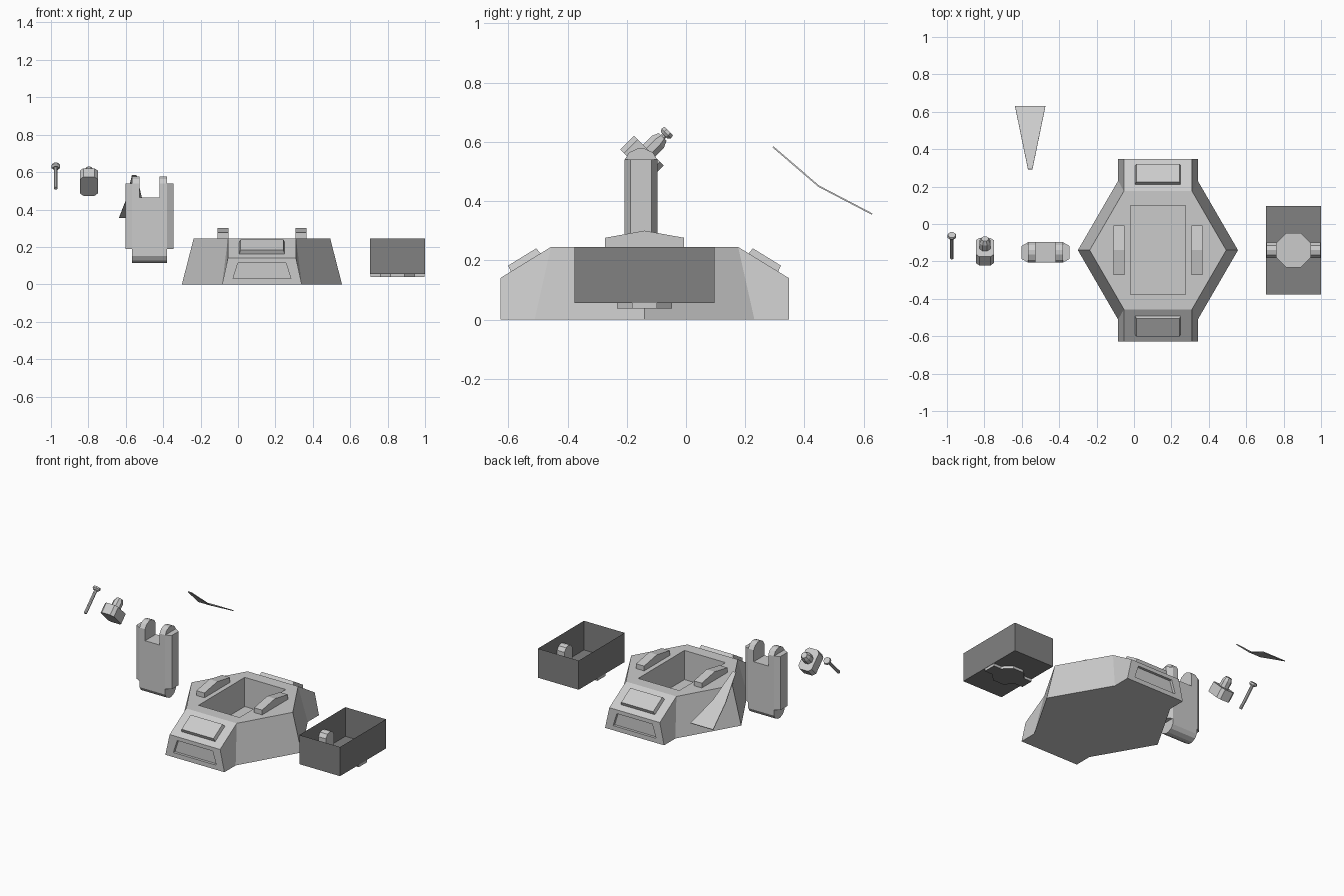
import bpy, bmesh, math
from mathutils import Vector, Matrix

if "Cube" in bpy.data.objects:
    bpy.data.objects.remove(bpy.data.objects["Cube"])


def material(name, v):
    m = bpy.data.materials.new(name)
    m.diffuse_color = (v, v, v, 1)
    m.use_nodes = True
    m.node_tree.nodes["Principled BSDF"].inputs["Base Color"].default_value = m.diffuse_color
    return m


LIGHT = material("light grey", 0.6)
DARK = material("dark grey", 0.22)


def finish(name, bm, mats=(LIGHT,), loc=(0, 0, 0), tilt=0, closed=True):
    bmesh.ops.remove_doubles(bm, verts=bm.verts, dist=1e-5)
    if closed:
        bmesh.ops.recalc_face_normals(bm, faces=bm.faces)
    me = bpy.data.meshes.new(name)
    bm.to_mesh(me)
    bm.free()
    for m in mats:
        me.materials.append(m)
    ob = bpy.data.objects.new(name, me)
    ob.location = loc
    ob.rotation_euler.x = tilt
    bpy.context.collection.objects.link(ob)
    return ob


def face(bm, pts):
    return bm.faces.new([bm.verts.new(p) for p in pts])


def prism(bm, pts, vec):
    """Extrude a closed polygon along vec."""
    vec = Vector(vec)
    a = [bm.verts.new(p) for p in pts]
    b = [bm.verts.new(Vector(p) + vec) for p in pts]
    bm.faces.new(a[::-1])
    bm.faces.new(b)
    n = len(a)
    for i in range(n):
        bm.faces.new((a[i], a[(i + 1) % n], b[(i + 1) % n], b[i]))


def cone(bm, r1, r2, z1, z2, sides=8):
    m = Matrix.Translation((0, 0, (z1 + z2) / 2)) @ Matrix.Rotation(math.pi / sides, 4, 'Z')
    bmesh.ops.create_cone(bm, cap_ends=True, segments=sides, radius1=r1,
                          radius2=r2, depth=z2 - z1, matrix=m)


CX, CY = 0.128, -0.14      # base centre
H = 0.245

# hexagonal base with extended ends, open well and recessed end panels
bm = bmesh.new()
face(bm, [(.428, 0, 0), (.213, .371, 0), (.213, .487, 0), (-.213, .487, 0), (-.213, .371, 0), (-.428, 0, 0),
          (-.213, -.371, 0), (-.213, -.487, 0), (.213, -.487, 0), (.213, -.371, 0)])
F = 0.055                  # well floor height
face(bm, [(sx * .148, sy * .238, F) for sx, sy in ((1, 1), (-1, 1), (-1, -1), (1, -1))])
for sx in (1, -1):
    r = Vector((sx * .365, 0, H))
    w = [Vector((sx * .148, s * .238, H)) for s in (-1, 1)]
    face(bm, [r, w[1], w[0]])
    face(bm, [w[0], w[1], w[1] - Vector((0, 0, H - F)), w[0] - Vector((0, 0, H - F))])
    for sy in (1, -1):
        tc, bc = (sx * .182, sy * .316, H), (sx * .213, sy * .371, 0)
        face(bm, [(sx * .428, 0, 0), bc, tc, r])
        face(bm, [bc, (sx * .213, sy * .487, 0), (sx * .182, sy * .487, .14), tc])
        face(bm, [r, tc, (sx * .148, sy * .238, H)])
for sy in (1, -1):
    y, yi = sy * .487, sy * .470
    face(bm, [(-.182, y, .14), (.182, y, .14), (.182, sy * .316, H), (-.182, sy * .316, H)])
    face(bm, [(-.182, sy * .316, H), (.182, sy * .316, H), (.148, sy * .238, H), (-.148, sy * .238, H)])
    face(bm, [(-.148, sy * .238, H), (.148, sy * .238, H), (.148, sy * .238, F), (-.148, sy * .238, F)])
    outer = [(-.213, 0), (.213, 0), (.182, .14), (-.182, .14)]
    inner = [(-.155, .03), (.155, .03), (.128, .115), (-.128, .115)]
    for i in range(4):
        o, p, q, s = outer[i], outer[(i + 1) % 4], inner[(i + 1) % 4], inner[i]
        face(bm, [(o[0], y, o[1]), (p[0], y, p[1]), (q[0], y, q[1]), (s[0], y, s[1])])
        face(bm, [(s[0], y, s[1]), (q[0], y, q[1]), (q[0], yi, q[1]), (s[0], yi, s[1])])
    face(bm, [(p[0], yi, p[1]) for p in inner])
finish("base", bm, loc=(CX, CY, 0))

# raised plates on the sloping ends
for name, s in (("front", -1), ("back", 1)):
    bm = bmesh.new()
    slope = Vector((0, s * .171, -.105)).normalized()
    nrm = Vector((0, s * .105, .171)).normalized()
    mid = Vector((0, s * .4015, .1925))
    bmesh.ops.create_cube(bm, size=1)
    for v in bm.verts:
        k = 1 if v.co.z < 0 else .94
        x, d, t = v.co
        v.co = mid + Vector((x * .245 * k, 0, 0)) + slope * (d * .118 * k) + nrm * (.022 if t > 0 else -.003)
    finish(name + "_slope_plate", bm, loc=(CX, CY, 0))

# ridged rails beside the well
for name, s in (("left", -1), ("right", 1)):
    bm = bmesh.new()
    x = s * .208 - .029
    prism(bm, [(x, -.133, H - .002), (x, -.133, .276), (x, 0, .30), (x, .133, .276), (x, .133, H - .002)], (.058, 0, 0))
    finish(name + "_rail", bm, loc=(CX, CY, 0))

# open tray, thin sheet walls
bm = bmesh.new()
c = [(-.147, -.237), (.147, -.237), (.147, .237), (-.147, .237)]
face(bm, [(x, y, .055) for x, y in c[::-1]])
for i in range(4):
    a, b = c[i], c[(i + 1) % 4]
    face(bm, [(*a, .055), (*b, .055), (*b, H), (*a, H)])
finish("tray", bm, (DARK,), (.853, CY, 0), closed=False)

# octagonal pivot through the tray floor, with side lugs
bm = bmesh.new()
cone(bm, .1, .1, .038, .066)
for s in (-1, 1):
    x = s * .1185 - .0265
    prism(bm, [(x, -.042, .038), (x, .042, .038), (x, .042, .16), (x, .025, .183), (x, 0, .19),
               (x, -.025, .183), (x, -.042, .16)], (.053, 0, 0))
bmesh.ops.recalc_face_normals(bm, faces=bm.faces)
for f in bm.faces:
    f.material_index = 1 if f.normal.z < -.9 else 0
finish("tray_pivot", bm, (LIGHT, DARK), (.853, CY, 0))

# forked post: lower slab, two rounded ears, bevelled sides
bm = bmesh.new()
dome = [(-.055, 0), (-.04, .024), (-.012, .037), (.012, .037), (.04, .024), (.055, 0)]
x = -.0925
prism(bm, [(x, y, .152 - z) for y, z in dome] + [(x, .055, .465), (x, -.055, .465)], (.185, 0, 0))
for s in (-1, 1):
    x = s * .0725 - .02
    prism(bm, [(x, y, .54 + z) for y, z in dome] + [(x, .055, .465), (x, -.055, .465)], (.04, 0, 0))
    prism(bm, [(s * .0925, -.055, .19), (s * .1275, -.035, .19), (s * .1275, .035, .19), (s * .0925, .055, .19)],
          (0, 0, .35))
finish("forked_post", bm, loc=(-.473, -.152, 0))

# tilted head with stubby barrel (built along z, tilted back)
bm = bmesh.new()
hx, hy, ch = .048, .071, .018
octagon = [(hx, -hy + ch), (hx, hy - ch), (hx - ch, hy), (ch - hx, hy),
           (-hx, hy - ch), (-hx, ch - hy), (ch - hx, -hy), (hx - ch, -hy)]
prism(bm, [(x, y, -.033) for x, y in octagon], (0, 0, .066))
cone(bm, .031, .031, .03, .075)
cone(bm, .031, .02, .075, .098)
finish("tilting_head", bm, loc=(-.797, -.148, .547), tilt=-math.pi / 4)

# pin with flat head
bm = bmesh.new()
cone(bm, .010, .010, -.085, .075)
cone(bm, .016, .025, .068, .078)
cone(bm, .025, .022, .078, .09)
finish("pin", bm, loc=(-.974, -.122, .573), tilt=-math.pi / 4)

# bent tapering fin
bm = bmesh.new()
rows = [(.295, .585, .012), (.45, .452, .044), (.63, .358, .081)]
for (y0, z0, w0), (y1, z1, w1) in zip(rows, rows[1:]):
    face(bm, [(-w0, y0, z0), (w0, y0, z0), (w1, y1, z1), (-w1, y1, z1)])
fin = finish("fin", bm, loc=(-.555, 0, 0), closed=False)
mod = fin.modifiers.new("thickness", 'SOLIDIFY')
mod.thickness = .005
